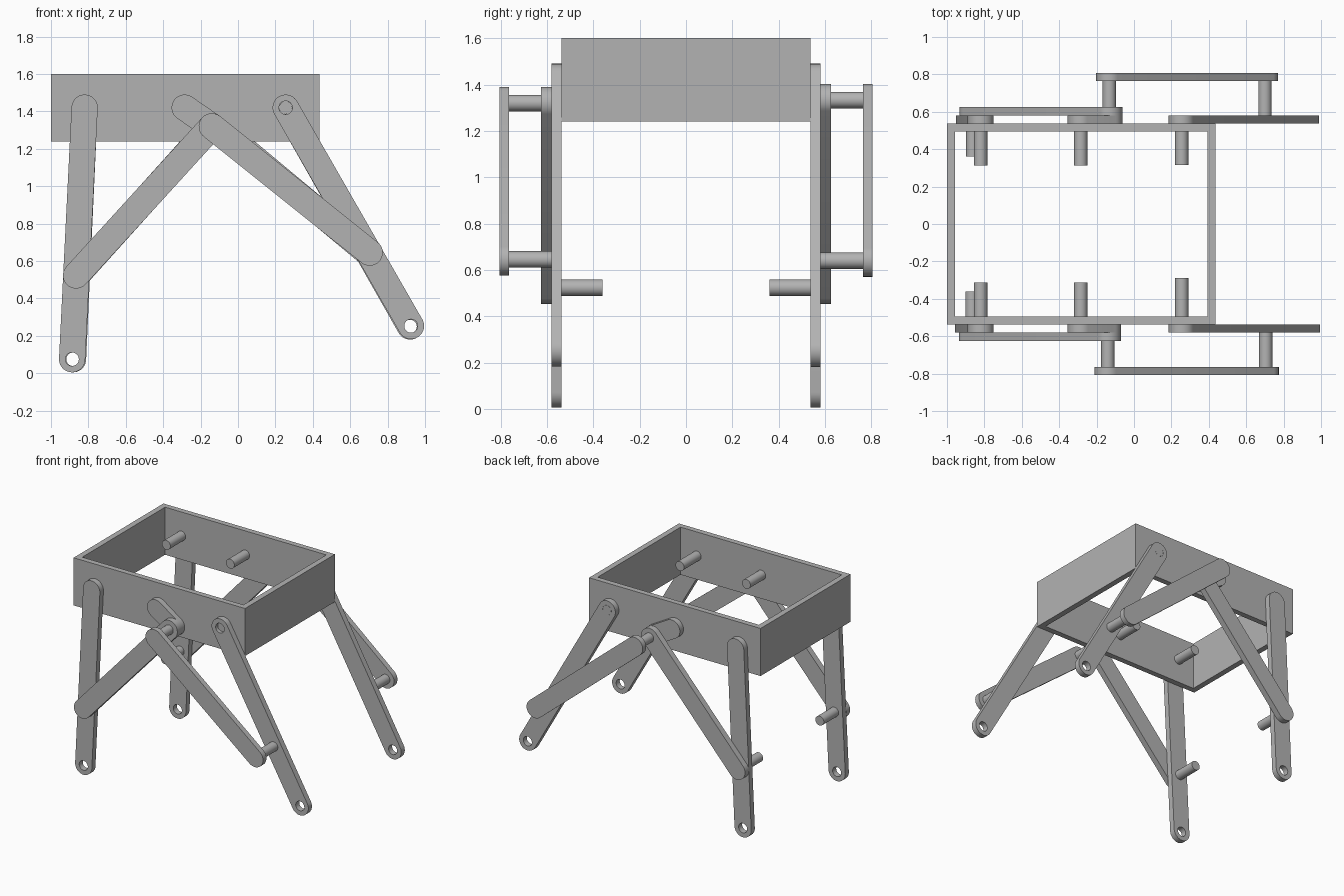
import bpy, bmesh, math
from mathutils import Vector

cube = bpy.data.objects.get("Cube")
if cube:
    bpy.data.objects.remove(cube, do_unlink=True)

grey = bpy.data.materials.new("plain grey")
grey.use_nodes = True
GREY = (0.45, 0.45, 0.45, 1)
grey.diffuse_color = GREY
grey.node_tree.nodes["Principled BSDF"].inputs["Base Color"].default_value = GREY

R, PIN = 0.07, 0.036            # bar end radius, pin radius
WALL, LEG, LINK = 0.537, 0.58, 0.625   # layer distances from the middle
OUT_IN, OUT = 0.765, 0.806      # outer link layer


def prism(name, loops, push):
    """Fill the first loop, with the others as holes, and extrude it."""
    bm = bmesh.new()
    edges = []
    for loop in loops:
        vs = [bm.verts.new(p) for p in loop]
        edges += [bm.edges.new((a, b)) for a, b in zip(vs, vs[1:] + vs[:1])]
    bmesh.ops.triangle_fill(bm, edges=edges, use_beauty=True)
    res = bmesh.ops.extrude_face_region(bm, geom=bm.faces[:], use_keep_orig=True)
    new = [g for g in res["geom"] if isinstance(g, bmesh.types.BMVert)]
    bmesh.ops.translate(bm, verts=new, vec=push)
    bmesh.ops.recalc_face_normals(bm, faces=bm.faces[:])
    mesh = bpy.data.meshes.new(name)
    bm.to_mesh(mesh)
    bm.free()
    mesh.materials.append(grey)
    ob = bpy.data.objects.new(name, mesh)
    bpy.context.collection.objects.link(ob)
    bpy.ops.object.select_all(action='DESELECT')
    ob.select_set(True)
    bpy.context.view_layer.objects.active = ob
    bpy.ops.object.shade_smooth_by_angle(angle=math.radians(30))
    return ob


def arc(c, r, start, sweep, n, y):
    return [Vector((c[0] + r * math.cos(start + sweep * i / n), y,
                    c[1] + r * math.sin(start + sweep * i / n))) for i in range(n + 1)]


def circle(c, r, y):
    return arc(c, r, 0, math.tau, 32, y)[:-1]


def bar(name, a, b, y0, y1, holes=()):
    """Round-ended bar from a to b in the xz plane."""
    ang = math.atan2(b[1] - a[1], b[0] - a[0])
    outline = (arc(b, R, ang - math.pi / 2, math.pi, 20, y0)
               + arc(a, R, ang + math.pi / 2, math.pi, 20, y0))
    prism(name, [outline] + [circle(h, PIN, y0) for h in holes], (0, y1 - y0, 0))


def pin(name, c, y0, y1):
    prism(name, [circle(c, PIN - 0.0005, y0)], (0, y1 - y0, 0))


def rect(x0, x1, y, z):
    return [(x0, -y, z), (x1, -y, z), (x1, y, z), (x0, y, z)]


# Open body frame
prism("body_frame", [rect(-1, 0.435, WALL, 1.24), rect(-0.957, 0.392, 0.495, 1.24)],
      (0, 0, 0.36))

# Leg mechanism on each side: the two sides stand at slightly different crank angles
rear_top, crank_top, front_top = (-0.82, 1.42), (-0.285, 1.42), (0.255, 1.42)
sides = [
    ("front", -1, (-0.14, 1.32), (-0.887, 0.075), (-0.866, 0.523),
     (0.925, 0.253), (0.704, 0.645), 0.29, 0.555),
    ("back", 1, (-0.132, 1.333), (-0.882, 0.075), (-0.862, 0.523),
     (0.92, 0.25), (0.7, 0.64), 0.315, LEG),
]
for side, s, joint, rear_foot, rear_knee, front_foot, front_knee, p0, p1 in sides:
    # Legs and crank lie against the wall
    bar(side + "_rear_leg", rear_top, rear_foot, s * WALL, s * LEG, [rear_foot])
    bar(side + "_fore_leg", front_top, front_foot, s * WALL, s * LEG,
        [front_foot, front_top])
    bar(side + "_crank", crank_top, joint, s * WALL, s * LEG)
    # Connecting links
    bar(side + "_rear_link", joint, rear_knee, s * LEG, s * LINK)
    bar(side + "_fore_link", joint, front_knee, s * OUT_IN, s * OUT)
    # Pins through the wall and at the joints
    pin(side + "_rear_leg_pin", rear_top, s * 0.313, s * (LEG - 0.01))
    pin(side + "_crank_pin", crank_top, s * 0.313, s * (LEG - 0.01))
    pin(side + "_fore_leg_pin", front_top, s * p0, s * p1)
    pin(side + "_rear_knee_pin", rear_knee, s * 0.36, s * (LINK - 0.01))
    pin(side + "_joint_pin", joint, s * (LEG - 0.01), s * (OUT_IN + 0.01))
    pin(side + "_fore_knee_pin", front_knee, s * (LEG - 0.01), s * (OUT_IN + 0.01))
